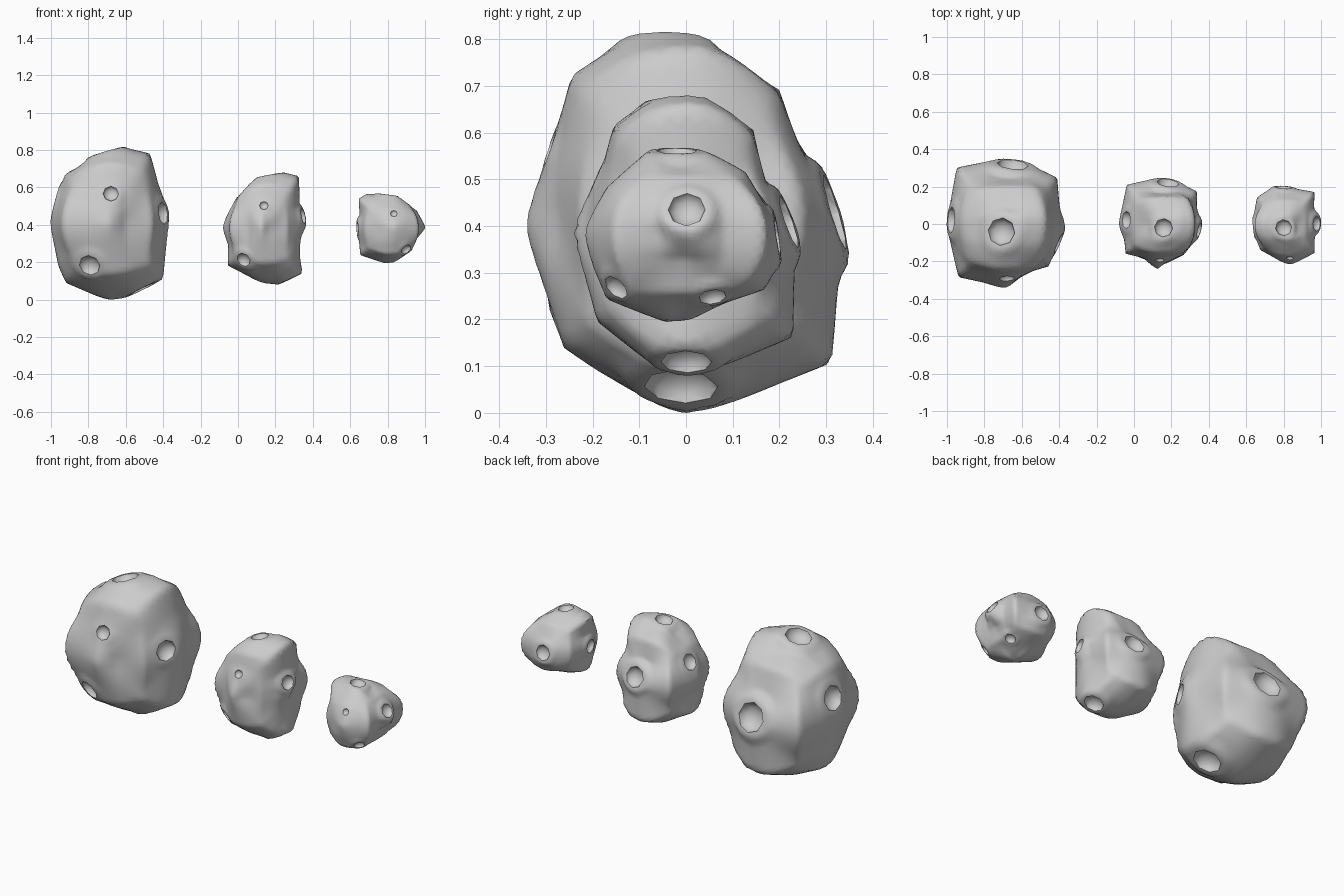
import bpy, bmesh, math
from mathutils import Vector, Matrix

if "Cube" in bpy.data.objects:
    bpy.data.objects.remove(bpy.data.objects["Cube"])

# Outlines: front (x, z), side (y, z), top (x, y); each is fitted to its rock's box
FRONT_A = [(-.60, .81), (-.47, .78), (-.43, .62), (-.37, .46), (-.40, .11), (-.59, .02),
           (-.68, .0), (-.92, .09), (-.96, .18), (-1, .39), (-.97, .55), (-.92, .67), (-.74, .75)]
FRONT_B = [(.24, .68), (.325, .66), (.325, .505), (.365, .44), (.325, .35), (.33, .135),
           (.25, .09), (.16, .09), (-.055, .185), (-.05, .295), (-.08, .39), (0, .545), (.125, .625)]
FRONT_C = [(.75, .565), (.91, .505), (.997, .41), (.935, .335), (.915, .26), (.785, .195),
           (.65, .24), (.645, .35), (.628, .39), (.65, .45), (.64, .54), (.68, .565)]
SIDE_A = [(-.06, .81), (.04, .80), (.06, .745), (.19, .685), (.24, .52), (.335, .405), (.32, .325),
          (.305, .105), (.10, .03), (-.01, 0), (-.19, .095), (-.26, .14), (-.34, .40), (-.275, .6),
          (-.245, .72), (-.12, .805)]
SIDE_B = [(-.04, .677), (.03, .675), (.045, .65), (.137, .60), (.155, .48), (.24, .375), (.225, .34),
          (.225, .16), (.095, .11), (0, .085), (-.08, .11), (-.195, .195), (-.245, .385),
          (-.18, .53), (-.16, .61), (-.09, .665)]
SIDE_C = [(-.08, .56), (.035, .56), (.12, .51), (.17, .42), (.195, .325), (.16, .265),
          (.08, .24), (-.045, .195), (-.17, .245), (-.195, .31), (-.215, .385), (-.165, .48)]
TOP_A = [(-.95, .305), (-.72, .345), (-.57, .32), (-.41, .25), (-.40, .06), (-.37, -.01),
         (-.46, -.22), (-.61, -.255), (-.69, -.335), (-.80, -.305), (-.94, -.28), (-1, 0)]
TOP_B = [(-.04, .21), (.135, .245), (.24, .215), (.335, .175), (.33, .04), (.365, -.015),
         (.325, -.08), (.26, -.16), (.16, -.18), (.125, -.235), (.055, -.175), (-.045, -.155),
         (-.05, -.08), (-.08, 0)]
TOP_C = [(.66, .14), (.75, .2), (.96, .17), (.955, .08), (.997, .015), (.955, -.055),
         (.96, -.15), (.835, -.21), (.68, -.135), (.634, -.015)]

# Craters: x, y, z, radius
CRATERS_A = [(-.68, -.30, .57, .042), (-.80, -.27, .17, .058), (-.40, -.10, .46, .06),
             (-.96, .02, .51, .072), (-.71, -.04, .79, .075), (-.65, .31, .43, .085), (-.51, -.01, .05, .08)]
CRATERS_B = [(.137, -.20, .505, .024), (.025, -.16, .205, .04), (.33, -.03, .44, .042),
             (-.04, .02, .48, .048), (.155, -.02, .65, .05), (.18, .22, .41, .06), (.27, 0, .12, .055)]
CRATERS_C = [(.83, -.17, .455, .019), (.885, -.13, .285, .03), (.97, 0, .435, .04),
             (.65, -.02, .38, .04), (.80, -.02, .55, .044), (.80, .18, .38, .045), (.89, .05, .26, .03)]


def fit(outline, a0, a1, b0, b1):
    """Scale an outline to the box and centre it on the origin."""
    us, vs = zip(*outline)
    return [(((u - min(us)) / (max(us) - min(us)) - .5) * (a1 - a0),
             ((v - min(vs)) / (max(vs) - min(vs)) - .5) * (b1 - b0)) for u, v in outline]


def reach(outline, du, dv):
    """Distance from the origin to the outline along a unit direction."""
    best = 0
    for (u0, v0), (u1, v1) in zip(outline, outline[1:] + outline[:1]):
        eu, ev = u1 - u0, v1 - v0
        det = du * ev - dv * eu
        if abs(det) > 1e-9:
            t = (u0 * ev - v0 * eu) / det
            s = (u0 * dv - v0 * du) / det
            if t > 0 and -1e-6 <= s <= 1.000001:
                best = max(best, t)
    return best


def rock(name, lo, hi, front, side, top, craters):
    lo, hi = Vector(lo), Vector(hi)
    mid, half = (lo + hi) / 2, (hi - lo) / 2
    views = [(fit(side, lo.y, hi.y, lo.z, hi.z), 1, 2, 0),
             (fit(front, lo.x, hi.x, lo.z, hi.z), 0, 2, 1),
             (fit(top, lo.x, hi.x, lo.y, hi.y), 0, 1, 2)]

    def surface(d):
        # an ellipsoid that takes on each outline near that view's middle plane
        weight = 1.8
        total = weight / math.sqrt(sum((d[i] / half[i]) ** 2 for i in range(3)))
        for outline, a, b, n in views:
            flat = math.hypot(d[a], d[b])
            if flat > 1e-4:
                w = flat ** 4 / (d[n] ** 2 + .03)
                total += w * reach(outline, d[a] / flat, d[b] / flat)
                weight += w
        return d * (total / weight)

    # Rock body
    bm = bmesh.new()
    bmesh.ops.create_icosphere(bm, subdivisions=5, radius=1)
    for v in bm.verts:
        v.co = surface(v.co.normalized())
    low = Vector([min(v.co[i] for v in bm.verts) for i in range(3)])
    high = Vector([max(v.co[i] for v in bm.verts) for i in range(3)])

    def place(p):
        return Vector([lo[i] + (p[i] - low[i]) / (high[i] - low[i]) * (hi[i] - lo[i]) for i in range(3)])

    for v in bm.verts:
        v.co = place(v.co)

    # Flat raised crater rims following the local slope, and eight-sided bowls to cut
    bowls = bmesh.new()
    for *pos, r in craters:
        out = (Vector(pos) - mid).normalized()
        side_dir = out.orthogonal().normalized()
        up_dir = out.cross(side_dir)
        base = surface(out)
        ring = []
        for i in range(12):
            a = i * math.tau / 12
            p = base + (side_dir * math.cos(a) + up_dir * math.sin(a)) * r * 1.2
            ring.append(place(surface(p.normalized())))
        centre = sum(ring, Vector()) / 12
        n = sum(((p - centre).cross(q - centre) for p, q in zip(ring, ring[1:] + ring[:1])), Vector()).normalized()
        c = centre + n * r * .1
        for v in bm.verts:
            h = (v.co - c).dot(n)
            l = (v.co - c - n * h).length / r
            if h > -2 * r and l < 1.8:
                k = min(1, (1.8 - l) / .65)
                v.co -= n * h * k * k * (3 - 2 * k)
        turn = n.to_track_quat('Z', 'Y').to_matrix().to_4x4()
        bmesh.ops.create_uvsphere(bowls, u_segments=8, v_segments=8, radius=r,
                                  matrix=Matrix.Translation(c + n * r * .02) @ turn @ Matrix.Diagonal((1, 1, .7, 1)))

    def to_object(mesh_bm, label):
        mesh = bpy.data.meshes.new(label)
        mesh_bm.to_mesh(mesh)
        mesh_bm.free()
        ob = bpy.data.objects.new(label, mesh)
        bpy.context.collection.objects.link(ob)
        return ob

    body = to_object(bm, name)
    cutter = to_object(bowls, name + "_bowls")
    cutter.hide_render = True
    mod = body.modifiers.new("bowls", 'BOOLEAN')
    mod.operation = 'DIFFERENCE'
    mod.solver = 'EXACT'
    mod.object = cutter
    bpy.ops.object.select_all(action='DESELECT')
    body.select_set(True)
    bpy.context.view_layer.objects.active = body
    bpy.ops.object.modifier_apply(modifier=mod.name)
    bpy.data.objects.remove(cutter)
    bpy.ops.object.shade_smooth_by_angle(angle=math.radians(55))


rock("large_rock", (-1, -.34, 0), (-.37, .345, .81), FRONT_A, SIDE_A, TOP_A, CRATERS_A)
rock("medium_rock", (-.08, -.24, .085), (.365, .245, .68), FRONT_B, SIDE_B, TOP_B, CRATERS_B)
rock("small_rock", (.63, -.215, .195), (1, .2, .565), FRONT_C, SIDE_C, TOP_C, CRATERS_C)
